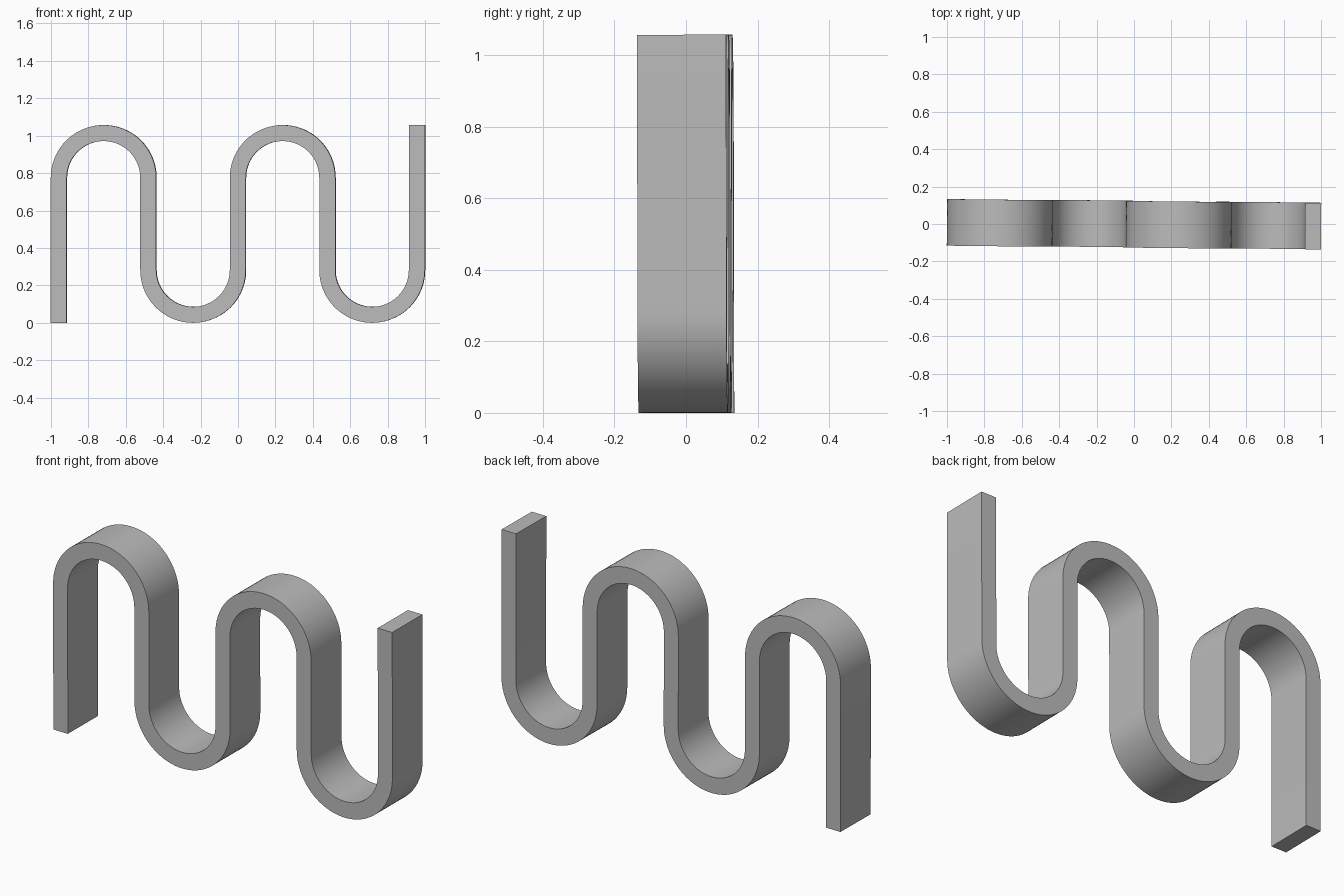
import bpy, bmesh, math

cube = bpy.data.objects.get("Cube")
if cube:
    bpy.data.objects.remove(cube, do_unlink=True)

THICK, DEPTH, HEIGHT = 0.0855, 0.249, 1.057
LEGS = 5
RADIUS = (2 - THICK) / (LEGS - 1) / 2
SEGMENTS = 40
LOW = RADIUS + THICK / 2
HIGH = HEIGHT - LOW

# Plain grey material
grey = bpy.data.materials.new("grey")
grey.use_nodes = True
colour = (0.5, 0.5, 0.5, 1)
grey.diffuse_color = colour
grey.node_tree.nodes["Principled BSDF"].inputs["Base Color"].default_value = colour

# Centre line of the strip: points (x, z) with a unit normal
x0 = -1 + THICK / 2
path = [(x0, 0, -1, 0)]
for i in range(LEGS - 1):
    cx = x0 + RADIUS * (2 * i + 1)
    up = 1 if i % 2 == 0 else -1
    cz = HIGH if up == 1 else LOW
    for s in range(SEGMENTS + 1):
        a = math.pi * (1 - s / SEGMENTS)
        c, n = math.cos(a), math.sin(a) * up
        # The normal stays on the same side of the strip through every bend
        path.append((cx + RADIUS * c, cz + RADIUS * n, c * up, n * up))
path.append((x0 + 2 * RADIUS * (LEGS - 1), HEIGHT, 1, 0))
# The last leg runs upward, so its normal matches the end of the last bend
path[-1] = path[-1][:2] + path[-2][2:]

# Sweep a rectangular section along the centre line
bm = bmesh.new()
rings = []
for x, z, nx, nz in path:
    ring = []
    for side, y in ((-1, -1), (1, -1), (1, 1), (-1, 1)):
        off = side * THICK / 2
        ring.append(bm.verts.new((x + nx * off, y * DEPTH / 2, z + nz * off)))
    rings.append(ring)
for a, b in zip(rings, rings[1:]):
    for k in range(4):
        j = (k + 1) % 4
        bm.faces.new((a[k], a[j], b[j], b[k]))
bm.faces.new(rings[0])
bm.faces.new(rings[-1])
bmesh.ops.recalc_face_normals(bm, faces=bm.faces)

mesh = bpy.data.meshes.new("serpentine_strip")
bm.to_mesh(mesh)
bm.free()
mesh.materials.append(grey)
strip = bpy.data.objects.new("serpentine_strip", mesh)
bpy.context.collection.objects.link(strip)

# The strip is turned very slightly about the vertical
strip.rotation_euler = (0.002, 0, -0.0105)

# Smooth bends with sharp edges
bpy.ops.object.select_all(action="DESELECT")
strip.select_set(True)
bpy.context.view_layer.objects.active = strip
bpy.ops.object.shade_smooth_by_angle(angle=math.radians(30))
